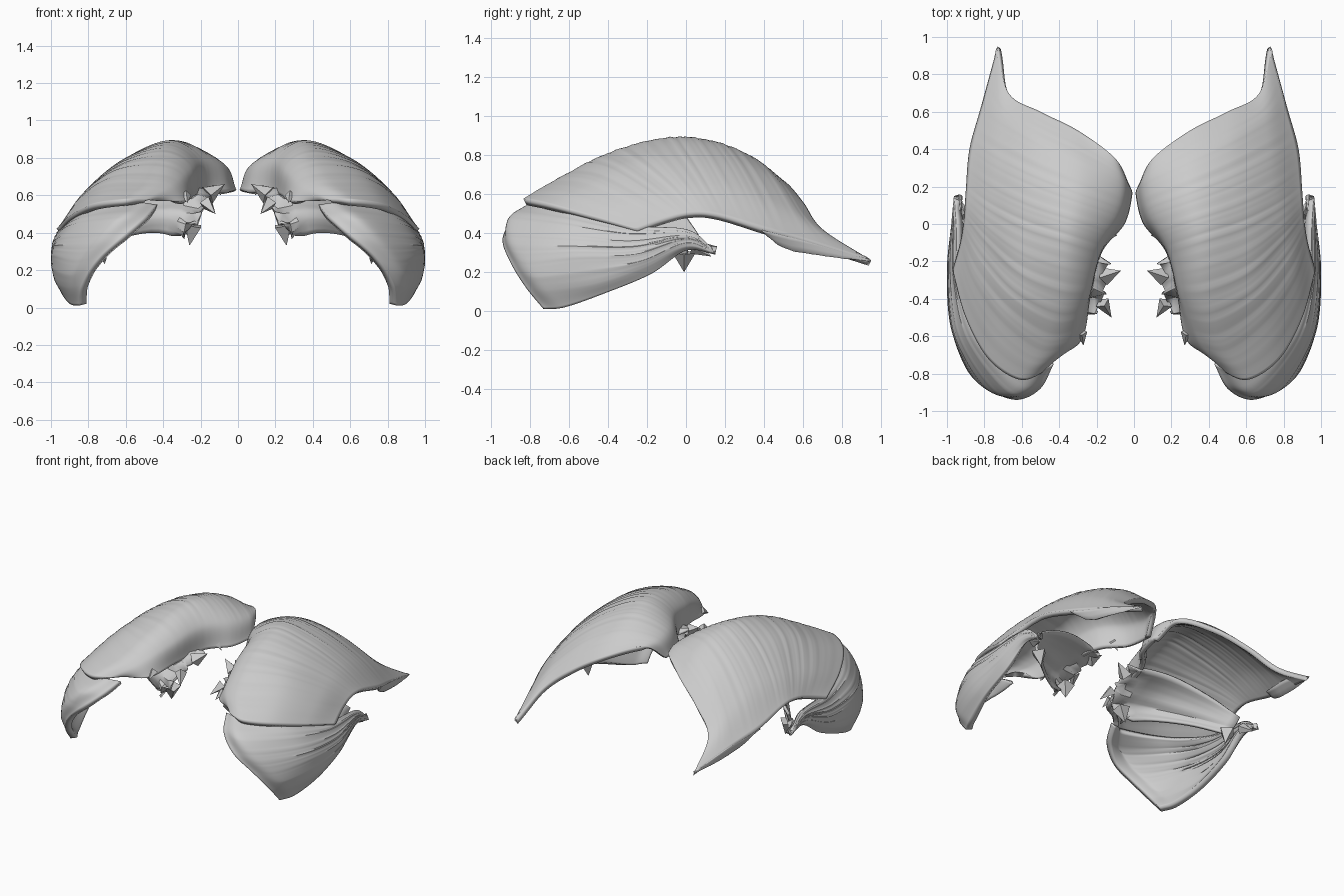
import bpy, bmesh, math, random
from mathutils import Vector

random.seed(4)


def spline(pts, t):
    # Catmull-Rom through pts, t in 0..1
    n = len(pts) - 1
    i = min(int(t * n), n - 1)
    f = t * n - i
    b, c = pts[i], pts[i + 1]
    a = pts[i - 1] if i else b * 2 - c
    d = pts[i + 2] if i + 2 <= n else c * 2 - b
    return 0.5 * (2 * b + (c - a) * f + (2 * a - 5 * b + 4 * c - d) * f * f
                  + (3 * b - a - 3 * c + d) * f ** 3)


def finish(name, bm, thickness=0.0):
    me = bpy.data.meshes.new(name)
    bm.to_mesh(me)
    bm.free()
    ob = bpy.data.objects.new(name, me)
    bpy.context.collection.objects.link(ob)
    if thickness:
        s = ob.modifiers.new("thickness", 'SOLIDIFY')
        s.thickness = thickness
        s.offset = -1
    m = ob.modifiers.new("mirror", 'MIRROR')
    m.use_mirror_merge = False
    bpy.ops.object.select_all(action='DESELECT')
    ob.select_set(True)
    bpy.context.view_layer.objects.active = ob
    bpy.ops.object.shade_smooth_by_angle(angle=math.radians(40))
    return ob


def sheet(name, rows, nu, nv, thickness, fibre='u', ridge=0.004, rag=0.0):
    # loft a surface through rows of points, with fibre ridges along one direction
    rows = [[Vector(p) for p in r] for r in rows]
    noise = [random.uniform(-ridge, ridge) for _ in range(max(nu, nv) + 1)]
    bm = bmesh.new()
    grid = []
    for j in range(nv + 1):
        v = j / nv
        line = []
        for i in range(nu + 1):
            u = i / nu
            p = spline([spline(r, u) for r in rows], v)
            fade = math.sin(math.pi * u) * math.sin(math.pi * v)
            k = noise[j] if fibre == 'u' else noise[i]
            p += Vector((0.5, 0, 0.85)) * k * fade
            if rag and i < 2:
                p += Vector([random.uniform(-rag, rag) for _ in range(3)])
            line.append(bm.verts.new(p))
        grid.append(line)
    for j in range(nv):
        for i in range(nu):
            bm.faces.new((grid[j][i], grid[j][i + 1], grid[j + 1][i + 1], grid[j + 1][i]))
    return finish(name, bm, thickness)


# large domed upper muscle, rows from front seam to back edge, medial to lateral
sheet("upper_muscle", [
    [(.43, -.72, .57), (.5, -.80, .575), (.62, -.83, .575), (.78, -.72, .55), (.9, -.5, .49), (.97, -.25, .42)],
    [(.28, -.62, .57), (.36, -.64, .66), (.5, -.65, .68), (.7, -.5, .67), (.85, -.3, .58), (.93, -.1, .47)],
    [(.23, -.38, .60), (.26, -.4, .74), (.4, -.4, .81), (.62, -.3, .77), (.8, -.12, .64), (.91, .03, .5)],
    [(.17, -.15, .62), (.2, -.15, .79), (.36, -.1, .89), (.58, -.03, .81), (.77, .07, .66), (.9, .17, .49)],
    [(.05, 0, .62), (.1, .05, .78), (.3, .12, .875), (.52, .2, .8), (.73, .3, .63), (.88, .4, .42)],
    [(.01, .15, .63), (.07, .22, .76), (.28, .32, .8), (.5, .42, .71), (.7, .53, .53), (.82, .62, .36)],
    [(.02, .2, .62), (.1, .35, .74), (.3, .5, .67), (.5, .6, .56), (.67, .7, .42), (.73, .95, .26)],
], 50, 90, 0.035)

# fan-shaped lower muscle, rows from front medial edge to rear point, top to bottom
sheet("lower_muscle", [
    [(.43, -.75, .55), (.5, -.88, .47), (.62, -.94, .37), (.75, -.9, .25), (.83, -.82, .12), (.85, -.73, .01)],
    [(.55, -.78, .56), (.66, -.89, .48), (.78, -.88, .36), (.88, -.8, .22), (.91, -.72, .12), (.9, -.62, .02)],
    [(.8, -.62, .52), (.88, -.62, .45), (.95, -.6, .35), (.98, -.55, .25), (.98, -.48, .15), (.95, -.42, .09)],
    [(.93, -.3, .44), (.96, -.3, .4), (.99, -.28, .34), (1, -.25, .27), (.99, -.22, .23), (.96, -.18, .19)],
    [(.95, 0, .42), (.965, 0, .4), (.975, 0, .38), (.975, 0, .36), (.97, 0, .33), (.95, 0, .31)],
    [(.96, .13, .33), (.962, .135, .32), (.964, .14, .31), (.962, .145, .30), (.96, .15, .295), (.95, .15, .29)],
], 50, 50, 0.045, fibre='v')

# folded tendon strip under the rear point
sheet("rear_tendon", [
    [(.88, .39, .41), (.84, .42, .38), (.78, .44, .39)],
    [(.85, .5, .39), (.81, .52, .315), (.74, .55, .36)],
    [(.80, .68, .35), (.78, .72, .28), (.72, .72, .34)],
    [(.73, .94, .265), (.73, .94, .255), (.72, .92, .27)],
], 8, 20, 0.015)

# deep fan muscle with a ragged medial edge
sheet("deep_muscle", [
    [(.28, -.46, .36), (.45, -.38, .40), (.65, -.2, .36), (.84, -.01, .27)],
    [(.2, -.48, .49), (.45, -.40, .50), (.67, -.2, .42), (.86, 0, .32)],
    [(.16, -.35, .59), (.44, -.28, .58), (.68, -.12, .48), (.87, .03, .36)],
    [(.13, -.2, .64), (.42, -.12, .63), (.68, -.03, .53), (.88, .05, .4)],
], 14, 14, 0.02, ridge=0.01, rag=0.025)

# torn tendon shards at both ends of the deep muscle
shards = [((.82, -.01, .30), (.8, -.01, .2), .06), ((.9, .04, .33), (.93, .13, .28), .04),
          ((.24, -.42, .44), (.26, -.40, .33), .06), ((.17, -.42, .56), (.12, -.5, .5), .04),
          ((.16, -.28, .6), (.07, -.25, .66), .05), ((.28, -.58, .60), (.27, -.65, .56), .03),
          ((.14, -.06, .66), (.09, -.06, .6), .03)]
bm = bmesh.new()
for base, tip, r in shards:
    b, t = Vector(base), Vector(tip)
    d = t - b
    rot = d.to_track_quat('Z', 'Y').to_matrix().to_4x4()
    rot.translation = (b + t) / 2
    bmesh.ops.create_cone(bm, cap_ends=True, segments=4, radius1=r, radius2=0,
                          depth=d.length, matrix=rot)
finish("tendon_shards", bm)
